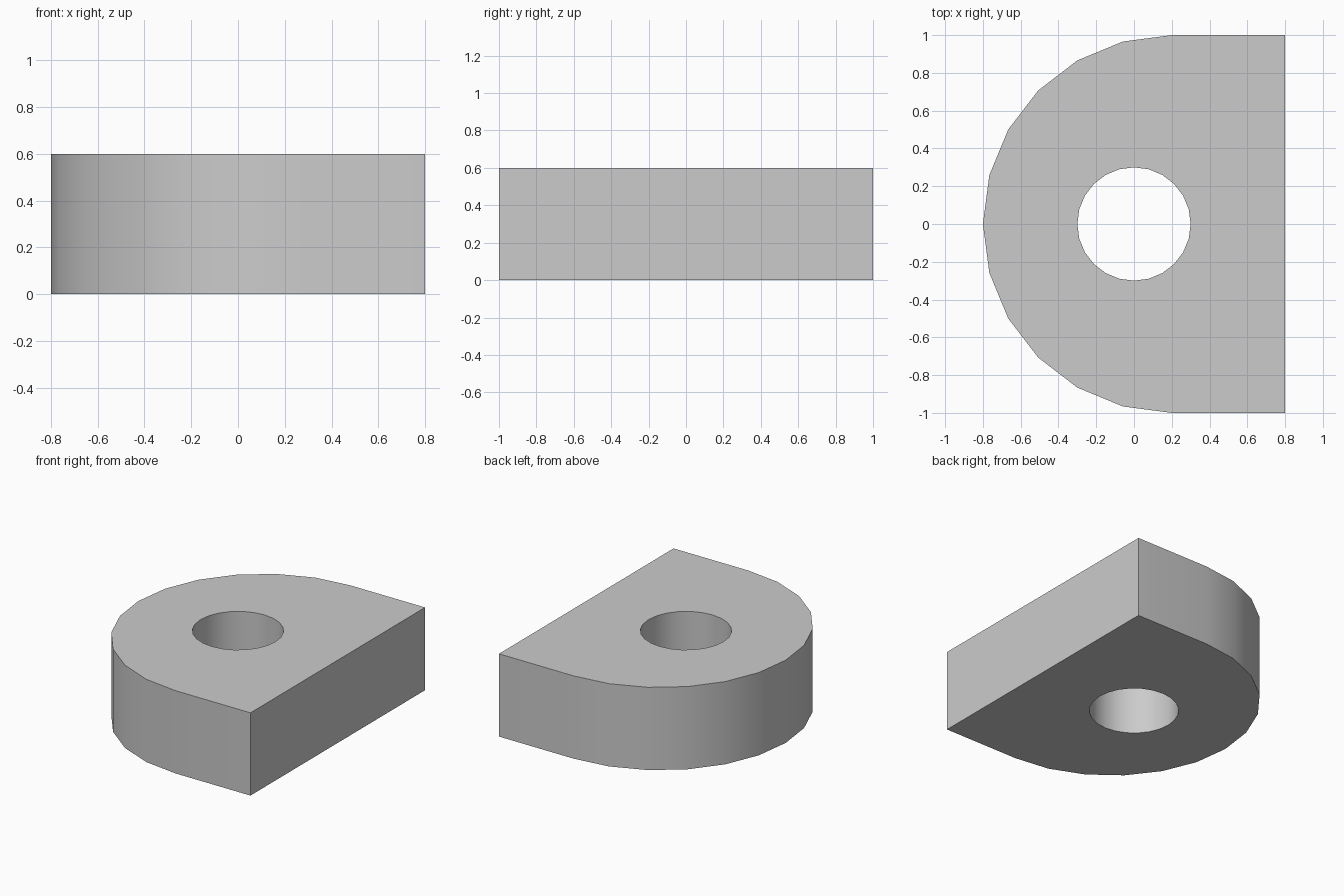
import bpy, bmesh
from math import sin, cos, pi, radians

HEIGHT = 0.6
STEP = pi / 12

if "Cube" in bpy.data.objects:
    bpy.data.objects.remove(bpy.data.objects["Cube"])


def arc(cx, radius, start, count):
    """Points on an arc around (cx, 0), in 15 degree steps."""
    return [(cx + radius * cos(start + i * STEP), radius * sin(start + i * STEP))
            for i in range(count)]


def add_loop(bm, points):
    """Closed loop of edges on the ground plane."""
    verts = [bm.verts.new((x, y, 0)) for x, y in points]
    return [bm.edges.new((a, b)) for a, b in zip(verts, verts[1:] + verts[:1])]


# Plate outline: half round on one end, square on the other, with a round bore
outline = arc(0.2, 1.0, pi / 2, 13) + [(0.8, -1.0), (0.8, 1.0)]
bore = arc(0.0, 0.3, 0.0, 24)

bm = bmesh.new()
edges = add_loop(bm, outline) + add_loop(bm, bore)
bmesh.ops.triangle_fill(bm, edges=edges, use_beauty=True)

# Raise the outline into a solid block
top = bmesh.ops.extrude_face_region(bm, geom=bm.faces[:], use_keep_orig=True)
bmesh.ops.translate(bm, vec=(0, 0, HEIGHT),
                    verts=[g for g in top["geom"] if isinstance(g, bmesh.types.BMVert)])
bmesh.ops.recalc_face_normals(bm, faces=bm.faces[:])

mesh = bpy.data.meshes.new("rounded_block")
bm.to_mesh(mesh)
bm.free()
block = bpy.data.objects.new("rounded_block", mesh)
bpy.context.collection.objects.link(block)

# Plain grey finish
grey = bpy.data.materials.new("light_grey")
grey.use_nodes = True
colour = (0.6, 0.6, 0.6, 1)
grey.diffuse_color = colour
grey.node_tree.nodes["Principled BSDF"].inputs["Base Color"].default_value = colour
mesh.materials.append(grey)

# Smooth round walls, sharp rims
bpy.ops.object.select_all(action="DESELECT")
block.select_set(True)
bpy.context.view_layer.objects.active = block
bpy.ops.object.shade_smooth_by_angle(angle=radians(30))
